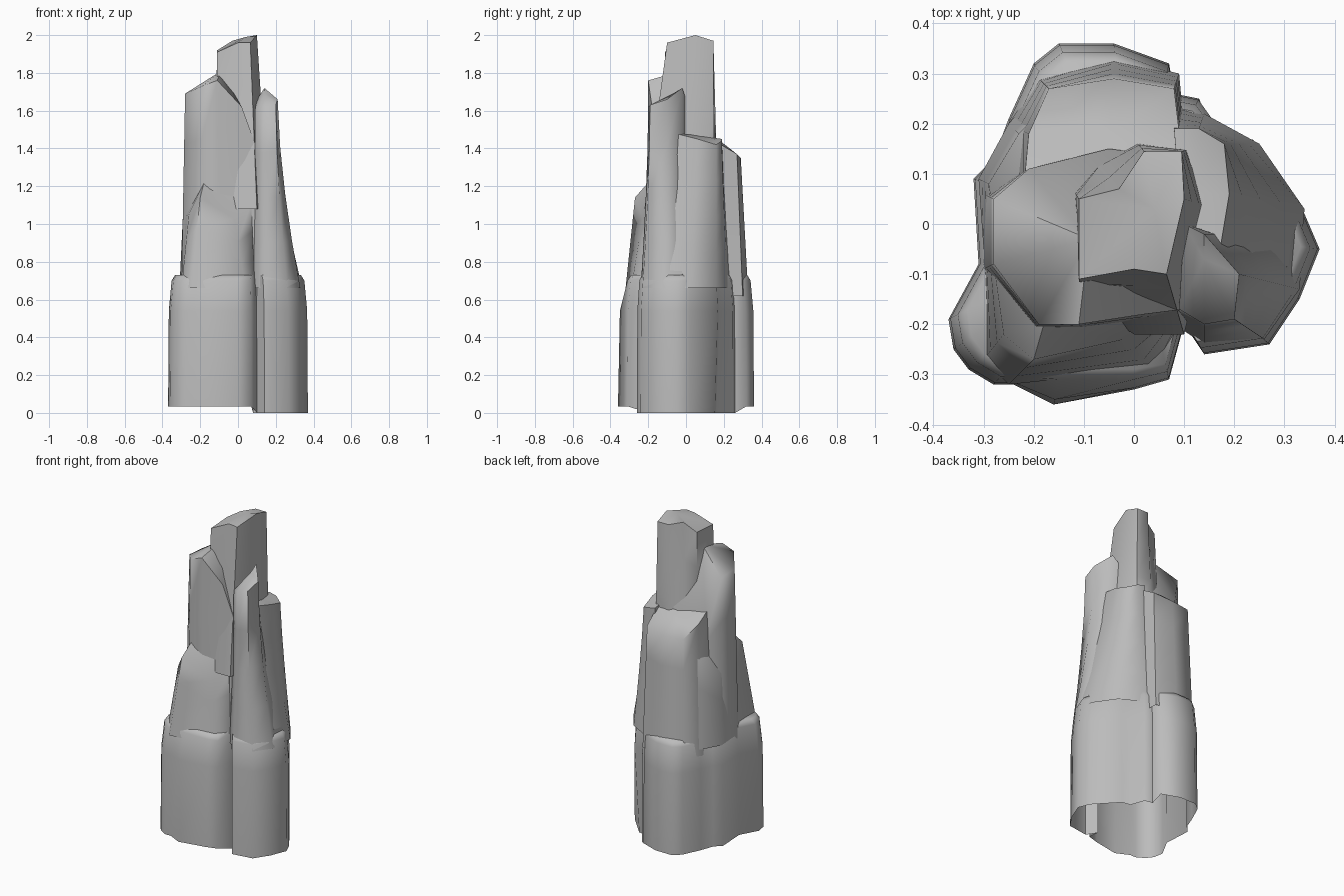
import bpy
import bmesh
from math import radians
from mathutils import Vector

default_cube = bpy.data.objects.get("Cube")
if default_cube:
    bpy.data.objects.remove(default_cube, do_unlink=True)

stone = bpy.data.materials.new("grey stone")
stone.use_nodes = True
stone.diffuse_color = (0.5, 0.5, 0.5, 1)
stone.node_tree.nodes["Principled BSDF"].inputs["Base Color"].default_value = stone.diffuse_color


def stack_rings(name, rings, crown):
    """Skin a stack of equal rings, closed above by a fan to the crown point."""
    bm = bmesh.new()
    loops = [[bm.verts.new(point) for point in ring] for ring in rings]
    count = len(loops[0])
    for lower, upper in zip(loops, loops[1:]):
        for i in range(count):
            j = (i + 1) % count
            bm.faces.new((lower[i], lower[j], upper[j], upper[i]))
    tip = bm.verts.new(crown)
    for i in range(count):
        bm.faces.new((loops[-1][i], loops[-1][(i + 1) % count], tip))
    mesh = bpy.data.meshes.new(name)
    bm.to_mesh(mesh)
    bm.free()
    mesh.materials.append(stone)
    rock = bpy.data.objects.new(name, mesh)
    bpy.context.collection.objects.link(rock)
    bpy.ops.object.select_all(action="DESELECT")
    rock.select_set(True)
    bpy.context.view_layer.objects.active = rock
    bpy.ops.object.shade_smooth_by_angle(angle=radians(62))
    return rock


def column(name, foot_height, foot, top, crown, flare=1.0, steps=4):
    """Rock column whose sides sweep from a level foot outline to an uneven top."""
    rings = []
    for step in range(steps + 1):
        t = step / steps
        ring = []
        for (foot_x, foot_y), peak in zip(foot, top):
            spread = (1 - t) ** flare
            ring.append(Vector((
                peak[0] + (foot_x - peak[0]) * spread,
                peak[1] + (foot_y - peak[1]) * spread,
                foot_height + (peak[2] - foot_height) * t,
            )))
        rings.append(ring)
    return stack_rings(name, rings, crown)


# Broad base, open underneath, with deep grooves between its lobes
base_outline = [
    (-.37, -.19), (-.36, -.25), (-.33, -.29), (-.28, -.32), (-.24, -.32),
    (-.16, -.36), (0, -.33), (.07, -.31), (.1, -.2), (.14, -.26),
    (.27, -.24), (.33, -.15), (.37, -.05), (.34, .02), (.24, .17),
    (.18, .18), (.13, .25), (.08, .26), (.07, .32), (-.04, .36),
    (-.15, .36), (-.2, .32), (-.25, .21), (-.28, .13), (-.32, .09), (-.31, -.08),
]


def base_ring(factor, height, front_limit):
    return [(x * factor, max(y * factor, front_limit), height) for x, y in base_outline]


# The lobe at the back of the left side tucks inwards towards the ground
base_foot = []
for x, y in base_outline:
    tuck = .9 if x > .15 and y > .1 else 1
    base_foot.append((x * tuck, y * tuck, .035 if x < .08 else 0))
stack_rings(
    "broad_base",
    [base_foot, base_ring(.99, .54, -.35), base_ring(.95, .7, -.31), base_ring(.9, .73, -.29)],
    (0, 0, .74),
)

# Main tower: shoulder at the front, dropping steeply behind the summit
column(
    "main_tower", .62,
    [(-.3, -.09), (-.2, -.21), (-.1, -.21), (.02, -.2), (.11, -.2),
     (.12, 0), (.11, .14), (-.05, .16), (-.21, .12), (-.3, .06)],
    [(-.28, -.08, 1.69), (-.19, -.2, 1.73), (-.11, -.2, 1.76), (.02, -.18, 1.62),
     (.1, -.17, 1.4), (.11, 0, 1.5), (.1, .13, 1.5), (-.05, .15, 1.46),
     (-.21, .11, 1.5), (-.28, .05, 1.68)],
    (-.09, -.03, 1.81),
)

# Lower buttress forming the back of the tower
column(
    "back_buttress", .62,
    [(.11, .08), (.09, .3), (-.04, .33), (-.19, .29), (-.25, .2), (-.25, .08)],
    [(.1, .1, 1.47), (.08, .27, 1.37), (-.04, .29, 1.35),
     (-.17, .27, 1.35), (-.21, .18, 1.42), (-.22, .07, 1.5)],
    (-.05, .18, 1.44),
)

# Narrow summit block, its front face easing down into the tower
summit_top = [
    (-.11, -.11, 1.91), (0, -.09, 1.96), (.065, -.1, 1.96), (.1, .05, 2),
    (.095, .145, 1.97), (.02, .145, 1.97), (-.03, .07, 1.97), (-.11, .05, 1.92),
]
summit_foot = [
    (-.11, -.15), (0, -.22), (.1, -.22), (.16, .03),
    (.11, .15), (0, .17), (-.11, .16), (-.13, .08),
]
column("summit_block", 1.08, summit_foot, summit_top, (.04, .03, 1.99))

# Pointed column on the left side, spreading into the base
column(
    "side_column", .66,
    [(.08, -.2), (.14, -.24), (.26, -.23), (.33, -.13), (.34, -.02), (.1, .02)],
    [(.09, -.17, 1.6), (.14, -.2, 1.62), (.2, -.19, 1.63),
     (.21, -.1, 1.66), (.14, -.02, 1.72), (.1, 0, 1.66)],
    (.14, -.07, 1.69), flare=1.6,
)

# Lower ledge behind the pointed column
column(
    "side_ledge", .66,
    [(.1, -.14), (.33, -.09), (.34, .03), (.25, .16), (.14, .22), (.07, .24)],
    [(.1, -.08, 1.48), (.17, -.06, 1.48), (.19, .06, 1.45),
     (.18, .16, 1.42), (.13, .19, 1.44), (.08, .19, 1.45)],
    (.12, .06, 1.47), flare=1.25,
)

# Sloping wedge leaning on the front
column(
    "front_wedge", .66,
    [(-.3, -.08), (-.3, -.27), (-.25, -.32), (.04, -.29), (.09, -.21), (.09, -.15)],
    [(-.28, -.08, 1.04), (-.26, -.22, 1.05), (-.2, -.27, 1.14),
     (-.02, -.23, 1.03), (.07, -.19, 1.11), (.05, -.12, 1.12)],
    (-.18, -.2, 1.22), steps=3,
)

# Slim shard against the right side
column(
    "right_shard", .66,
    [(-.3, -.05), (-.31, .09), (-.25, .2), (-.18, .28), (-.1, .1)],
    [(-.28, .02, 1.1), (-.29, .08, 1.08), (-.23, .18, 1.2), (-.17, .24, 1.25), (-.1, .1, 1.2)],
    (-.2, .1, 1.25), steps=3,
)
